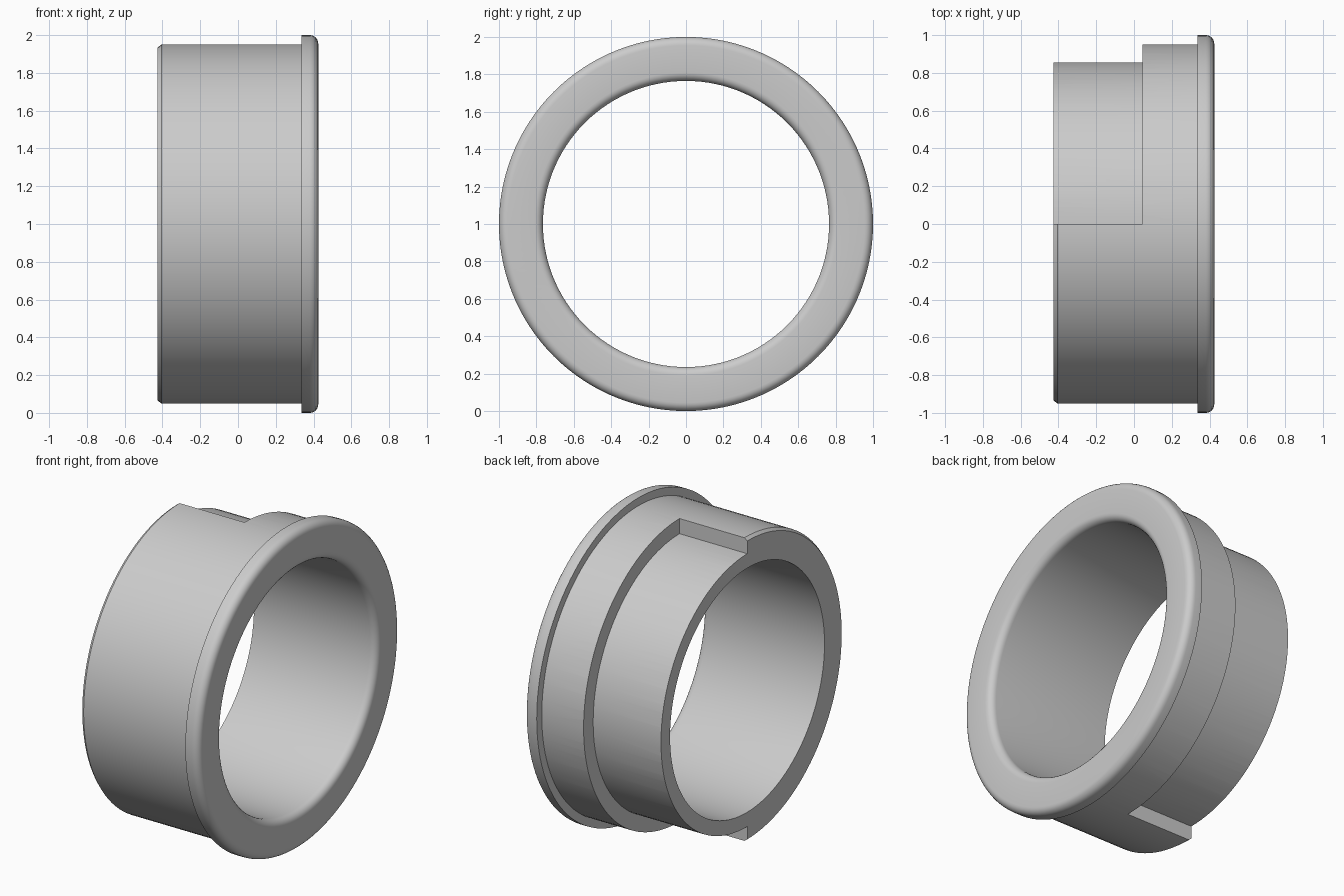
import bpy, bmesh, math
from mathutils import Matrix, Vector

cube = bpy.data.objects.get("Cube")
if cube:
    bpy.data.objects.remove(cube, do_unlink=True)

SEGMENTS = 120

grey = bpy.data.materials.new("plain grey")
grey.use_nodes = True
colour = (0.6, 0.6, 0.6, 1)
grey.diffuse_color = colour
grey.node_tree.nodes["Principled BSDF"].inputs["Base Color"].default_value = colour


def fillet(x, r, radius, start, steps=6):
    """Quarter arc of (x, radius) points around the centre (x, r)."""
    return [(x + radius * math.cos(a), r + radius * math.sin(a))
            for a in (start + math.pi / 2 * i / steps for i in range(steps + 1))]


def lathe(name, profile, start=0.0, sweep=math.tau):
    """Turn a closed (x, radius) profile about the x axis at height 1."""
    full = sweep > 6
    count = SEGMENTS if full else SEGMENTS // 2
    bm = bmesh.new()
    rings = []
    for i in range(count if full else count + 1):
        a = start + sweep * i / count
        rings.append([bm.verts.new((x, r * math.cos(a), 1 + r * math.sin(a)))
                      for x, r in profile])
    n = len(profile)
    for i in range(count):
        here, after = rings[i], rings[(i + 1) % len(rings)]
        for j in range(n):
            k = (j + 1) % n
            bm.faces.new((here[j], here[k], after[k], after[j]))
    if not full:
        bm.faces.new(rings[0])
        bm.faces.new(rings[-1])
    bmesh.ops.recalc_face_normals(bm, faces=bm.faces[:])
    mesh = bpy.data.meshes.new(name)
    bm.to_mesh(mesh)
    bm.free()
    mesh.materials.append(grey)
    obj = bpy.data.objects.new(name, mesh)
    bpy.context.collection.objects.link(obj)
    return obj


# Flanged sleeve with rounded flange and bore mouth
left, shoulder, right = -0.425, 0.335, 0.425
bore, body, rim, soft = 0.765, 0.95, 1.0, 0.045
profile = [(left, bore), (left, body - 0.015), (left + 0.02, body),
           (shoulder, body), (shoulder, rim)]
profile += reversed(fillet(right - soft, rim - soft, soft, 0))
profile += reversed(fillet(right - soft, bore + soft, soft, -math.pi / 2))
sleeve = lathe("flanged_sleeve", profile)

# Half-round recess along the rear of the sleeve
cutter = lathe("recess_cutter", [(-0.6, 0.855), (-0.6, 1.2), (0.045, 1.2), (0.045, 0.855)],
               -math.pi / 2, math.pi)
cutter.hide_render = True
cut = sleeve.modifiers.new("recess", 'BOOLEAN')
cut.operation = 'DIFFERENCE'
cut.solver = 'EXACT'
cut.object = cutter

bpy.ops.object.select_all(action='DESELECT')
sleeve.select_set(True)
bpy.context.view_layer.objects.active = sleeve
bpy.ops.object.modifier_apply(modifier=cut.name)
bpy.data.objects.remove(cutter, do_unlink=True)
bpy.ops.object.shade_smooth_by_angle(angle=math.radians(30))
